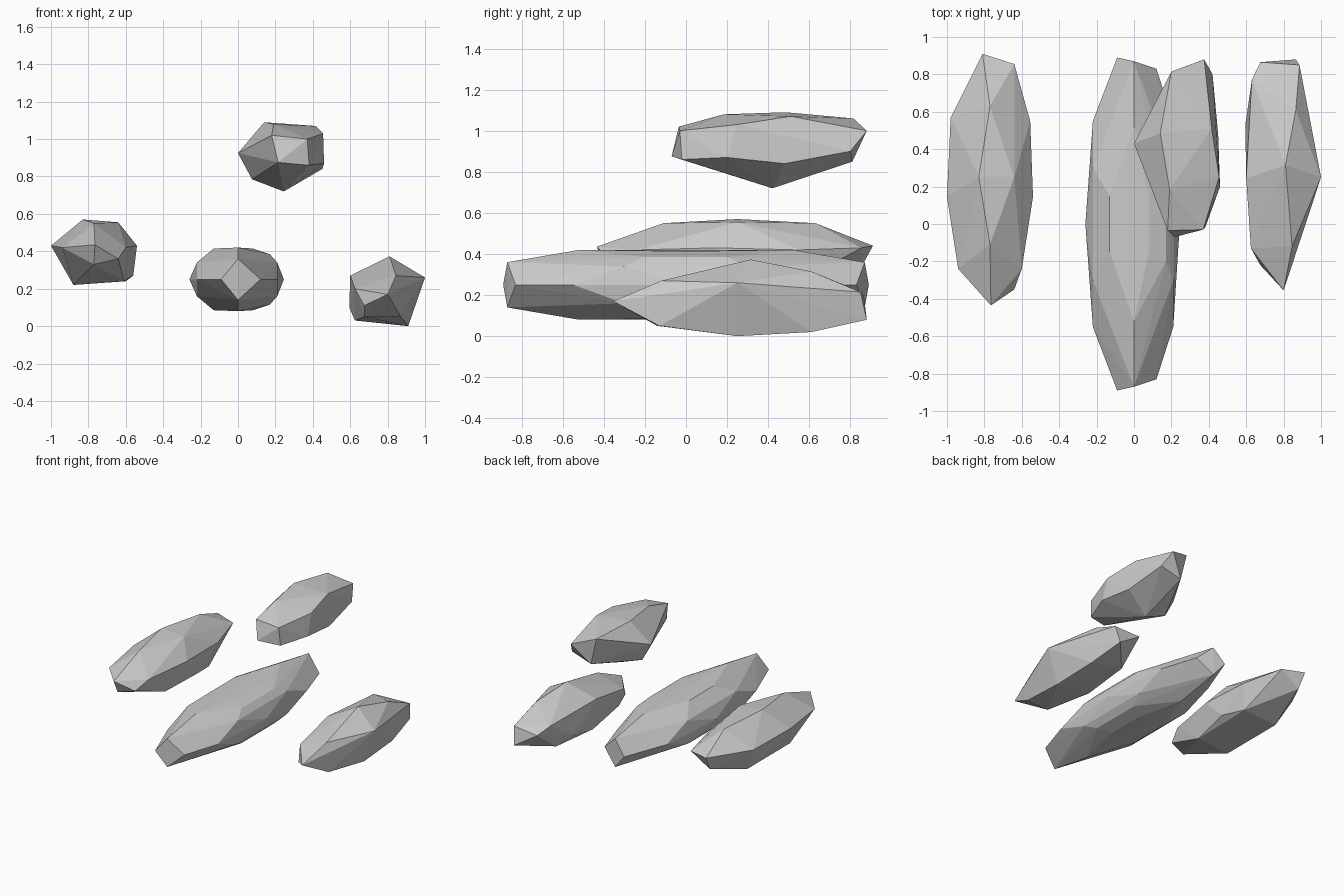
import bpy, bmesh

def rock(name, pts):
    """Faceted stone: tight hull around a few corner points."""
    bm = bmesh.new()
    for p in pts:
        bm.verts.new(p)
    bmesh.ops.convex_hull(bm, input=bm.verts[:])
    loose = [v for v in bm.verts if not v.link_faces]
    bmesh.ops.delete(bm, geom=loose, context='VERTS')
    bmesh.ops.recalc_face_normals(bm, faces=bm.faces[:])
    me = bpy.data.meshes.new(name)
    bm.to_mesh(me)
    bm.free()
    ob = bpy.data.objects.new(name, me)
    bpy.context.collection.objects.link(ob)
    return ob

# Long middle stone, mirrored front/back and top/bottom about z = 0.25
quarter = [(-.26, 0, 0), (-.22, .55, 0), (-.09, .89, 0), (.12, .83, 0),
           (.21, .55, 0), (.245, 0, 0), (0, .87, .11), (0, .52, .17),
           (-.13, .15, .165), (.08, .15, .165), (.17, .2, .135),
           (-.22, .3, .09), (.21, .3, .09)]
rock("middle_stone", {(x, y * sy, .25 + z * sz)
                      for x, y, z in quarter for sy in (-1, 1) for sz in (-1, 1)})

# Left stone
rock("left_stone", [
    (-.765, -.435, .435), (-.77, -.11, .55), (-.83, .25, .57), (-.64, .25, .555),
    (-.77, .63, .55), (-.81, .91, .44), (-.64, .855, .43), (-.54, .145, .43),
    (-.555, .55, .42), (-1, .145, .43), (-.98, .57, .42), (-.94, -.24, .42),
    (-.6, -.24, .42), (-.64, -.35, .36), (-.77, -.38, .33), (-.88, .5, .22),
    (-.88, -.02, .22), (-.6, .5, .24), (-.61, -.02, .24), (-.56, .3, .27),
    (-.8, .85, .33)])

# Upper stone
rock("upper_stone", [
    (0, .43, .925), (.14, .485, 1.09), (.19, .185, 1.08), (.415, .51, 1.07),
    (.2, .815, 1.06), (.375, .88, 1.0), (.42, .8, .9), (.46, .2, .87),
    (.455, .25, 1.03), (.18, -.035, 1.02), (.37, -.03, 1.0), (.38, -.02, .86),
    (.215, -.07, .875), (.245, .42, .72), (.45, .48, .84), (.075, .43, .785),
    (.25, .81, .85)])

# Right stone
rock("right_stone", [
    (.8, -.355, .17), (.845, -.12, .27), (.81, .315, .373), (.865, .61, .315),
    (.885, .85, .215), (.865, .88, .08), (.675, .865, .2), (1, .25, .26),
    (.91, .25, 0), (.9, .61, .02), (.625, .25, .03), (.6, .245, .27),
    (.595, .53, .1), (.63, .77, .25), (.625, -.13, .2), (.675, -.14, .05),
    (.675, -.22, .11), (.87, -.13, .05), (.66, .65, .04)])
